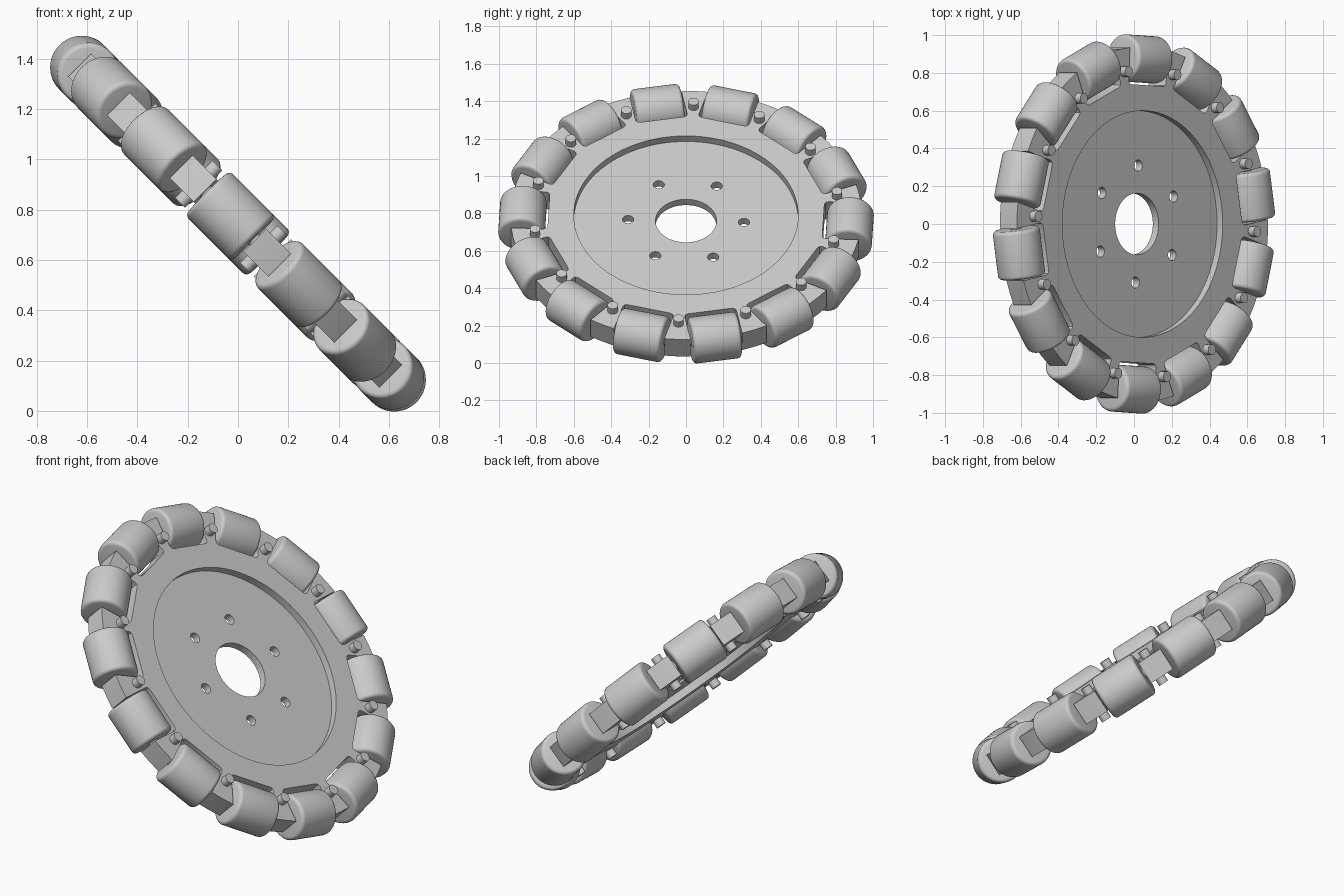
import bpy, bmesh
from math import pi, radians, cos, sin
from mathutils import Matrix, Vector

if "Cube" in bpy.data.objects:
    bpy.data.objects.remove(bpy.data.objects["Cube"], do_unlink=True)

COUNT = 14                    # rollers around the rim
STEP = 2 * pi / COUNT
PHASE = radians(2.8)          # angle of the first tooth
ROLLER_R, ROLLER_LEN, ROLLER_RING = 0.125, 0.26, 0.875
RIM_R, RECESS_R, RIM_HALF, WEB_HALF = 0.94, 0.6, 0.064, 0.022
SLOT_W, SLOT_FLOOR = 0.28, 0.735

# Wheel frame: tilted 45 degrees about y
FRAME = Matrix.Translation((0, 0, 0.745)) @ Matrix.Rotation(radians(-135), 4, 'Y')

grey = bpy.data.materials.new("light_grey")
grey.use_nodes = True
colour = (0.6, 0.6, 0.6, 1)
grey.diffuse_color = colour
grey.node_tree.nodes["Principled BSDF"].inputs["Base Color"].default_value = colour


def add(name, mesh, local=Matrix()):
    obj = bpy.data.objects.new(name, mesh)
    bpy.context.collection.objects.link(obj)
    obj.matrix_world = FRAME @ local
    return obj


def smooth(obj):
    bpy.ops.object.select_all(action='DESELECT')
    obj.select_set(True)
    bpy.context.view_layer.objects.active = obj
    bpy.ops.object.shade_smooth_by_angle(angle=radians(35))


def circle(radius, n, cx=0, cy=0):
    return [(cx + radius * cos(2 * pi * i / n), cy + radius * sin(2 * pi * i / n))
            for i in range(n)]


def plate(name, loops, half):
    """Flat plate with holes, made from closed outlines."""
    curve = bpy.data.curves.new(name, 'CURVE')
    curve.dimensions, curve.fill_mode, curve.extrude = '2D', 'BOTH', half
    for loop in loops:
        spline = curve.splines.new('POLY')
        spline.points.add(len(loop) - 1)
        for point, (x, y) in zip(spline.points, loop):
            point.co = (x, y, 0, 1)
        spline.use_cyclic_u = True
    temp = bpy.data.objects.new(name + "_outline", curve)
    bpy.context.collection.objects.link(temp)
    bpy.context.view_layer.update()
    mesh = bpy.data.meshes.new_from_object(
        temp.evaluated_get(bpy.context.evaluated_depsgraph_get()))
    bpy.data.objects.remove(temp, do_unlink=True)
    bm = bmesh.new()
    bm.from_mesh(mesh)
    bmesh.ops.remove_doubles(bm, verts=bm.verts, dist=1e-5)
    bmesh.ops.recalc_face_normals(bm, faces=bm.faces)
    bm.to_mesh(mesh)
    bm.free()
    mesh.materials.clear()
    mesh.materials.append(grey)
    smooth(add(name, mesh))


def cylinder(name, radius, length, sides, bevel=0):
    bm = bmesh.new()
    bmesh.ops.create_cone(bm, cap_ends=True, segments=sides, radius1=radius,
                          radius2=radius, depth=length)
    if bevel:
        rims = [e for e in bm.edges if abs(e.verts[0].co.z - e.verts[1].co.z) < 1e-6]
        bmesh.ops.bevel(bm, geom=rims, offset=bevel, segments=4, profile=0.5,
                        affect='EDGES')
    mesh = bpy.data.meshes.new(name)
    bm.to_mesh(mesh)
    bm.free()
    mesh.materials.append(grey)
    return mesh


# Toothed rim: a slot for each roller, a tooth between neighbours
outline = []
half_slot = SLOT_W / 2
corner = 0.02
edge = (RIM_R ** 2 - half_slot ** 2) ** 0.5
slot = [(edge, -half_slot), (SLOT_FLOOR + corner, -half_slot),
        (SLOT_FLOOR + corner * 0.3, corner * 0.3 - half_slot),
        (SLOT_FLOOR, corner - half_slot)]
slot += [(x, -y) for x, y in reversed(slot)]
for k in range(COUNT):
    tooth = PHASE + k * STEP
    outline.append((RIM_R * cos(tooth), RIM_R * sin(tooth)))
    turn = Matrix.Rotation(tooth + STEP / 2, 2)
    outline += [tuple(turn @ Vector(p)) for p in slot]
plate("toothed_rim", [outline, circle(RECESS_R, 96)], RIM_HALF)

# Recessed web with the axle bore and six bolt holes
bolts = [radians(2 + 30 + 60 * k) for k in range(6)]
holes = [circle(0.03, 24, 0.31 * cos(a), 0.31 * sin(a)) for a in bolts]
plate("centre_web", [circle(RECESS_R, 96), circle(0.163, 64)] + holes, WEB_HALF)

# Rollers with their axles, and a retaining pin through each tooth
roller = cylinder("roller", ROLLER_R, ROLLER_LEN, 48, bevel=0.02)
axle = cylinder("roller_axle", 0.03, 0.32, 20)
pin = cylinder("retaining_pin", 0.028, 0.21, 24)
for k in range(COUNT):
    tooth = Matrix.Rotation(PHASE + k * STEP, 4, 'Z')
    seat = (Matrix.Rotation(PHASE + (k + 0.5) * STEP, 4, 'Z')
            @ Matrix.Translation((ROLLER_RING, 0, 0)) @ Matrix.Rotation(pi / 2, 4, 'X'))
    parts = [add(f"roller_{k + 1}", roller, seat),
             add(f"roller_axle_{k + 1}", axle, seat),
             add(f"retaining_pin_{k + 1}", pin, tooth @ Matrix.Translation((0.82, 0, 0)))]
    if k == 0:
        for part in parts:
            smooth(part)
